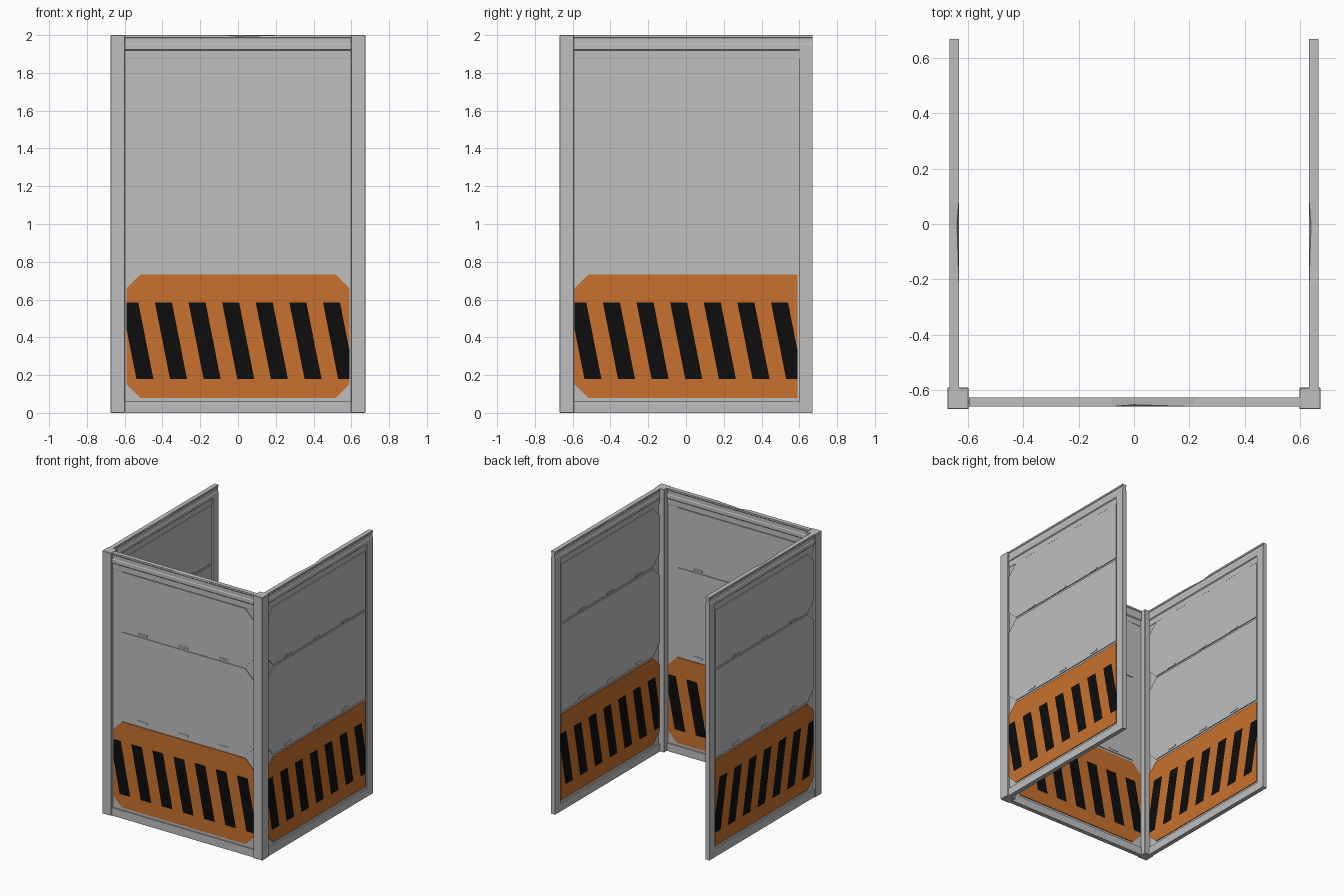
import bpy, bmesh, math
from mathutils import Matrix, Vector

cube = bpy.data.objects.get("Cube")
if cube:
    bpy.data.objects.remove(cube, do_unlink=True)


def material(name, rgb):
    m = bpy.data.materials.new(name)
    m.use_nodes = True
    m.diffuse_color = (*rgb, 1)
    bsdf = m.node_tree.nodes["Principled BSDF"]
    bsdf.inputs["Base Color"].default_value = (*rgb, 1)
    bsdf.inputs["Roughness"].default_value = 0.7
    return m


GREY = material("light grey metal", (0.52, 0.52, 0.52))
ORANGE = material("warning orange", (0.58, 0.165, 0.026))
BLACK = material("stripe black", (0.004, 0.004, 0.004))

HALF = 0.0165    # half thickness of the wall frame
FACE = 0.012     # height of the plate surfaces from the wall's middle
INNER = 0.597    # half width between the posts
END = 0.67       # free end of a side wall
TURN = Matrix.Rotation(math.pi, 4, "Z")


def finish(name, bm, matrix, mats=(GREY,)):
    bm.transform(matrix)
    bmesh.ops.recalc_face_normals(bm, faces=bm.faces[:])
    mesh = bpy.data.meshes.new(name)
    bm.to_mesh(mesh)
    bm.free()
    for m in mats:
        mesh.materials.append(m)
    obj = bpy.data.objects.new(name, mesh)
    bpy.context.collection.objects.link(obj)
    return obj


def add_box(bm, low, high):
    low, high = Vector(low), Vector(high)
    size = Matrix.Diagonal((*(high - low), 1))
    bmesh.ops.create_cube(bm, size=1, matrix=Matrix.Translation((low + high) / 2) @ size)


def plate_shape(bm, z0, z1, left_cut, right_cut):
    """Thin plate on the front of a wall, corners cut at the chosen ends."""
    w, c = 0.59, 0.072
    a, b = (c if left_cut else 0), (c if right_cut else 0)
    pts = [(-w, z0 + a), (-w + a, z0), (w - b, z0), (w, z0 + b),
           (w, z1 - b), (w - b, z1), (-w + a, z1), (-w, z1 - a)]
    pts = list(dict.fromkeys(pts))
    face = bm.faces.new([bm.verts.new((x, -FACE, z)) for x, z in pts])
    moved = bmesh.ops.extrude_face_region(bm, geom=[face])["geom"]
    verts = [g for g in moved if isinstance(g, bmesh.types.BMVert)]
    bmesh.ops.translate(bm, verts=verts, vec=(0, FACE - 0.004, 0))


def cut(bm, point, normal):
    bmesh.ops.bisect_plane(bm, geom=bm.verts[:] + bm.edges[:] + bm.faces[:],
                           plane_co=point, plane_no=normal)


def warning_plate(name, matrix, left_cut, right_cut):
    bm = bmesh.new()
    plate_shape(bm, 0.08, 0.733, left_cut, right_cut)
    low, high, lean, pitch, width, start = 0.18, 0.585, 0.08, 0.178, 0.09, -0.44
    for z in (low, high):
        cut(bm, (0, 0, z), (0, 0, 1))
    for k in range(-1, 6):
        for edge in (0, width):
            cut(bm, (start + k * pitch + edge, 0, high), (high - low, 0, lean))
    # Slanted bands between the two heights are black
    for f in bm.faces:
        c = f.calc_center_median()
        across = c.x - start - lean * (high - c.z) / (high - low)
        f.material_index = int(low < c.z < high and across % pitch < width and c.y < -0.006)
    finish(name, bm, matrix, (ORANGE, BLACK))


def top_rail(name, matrix, x0, x1):
    """Stepped rail with a shallow dent in its front upper edge."""
    side = [(0.009, 1.875), (0.0105, 1.88), (0.0105, 1.918), (HALF, 1.924), (HALF, 1.95),
            (0.0135, 1.955), (0.0135, 1.984), (HALF, 1.988), (HALF, 2.0)]
    profile = [(-n, z) for n, z in side] + [(n, z) for n, z in reversed(side)]
    dent_at = len(side) - 1
    bm = bmesh.new()
    rings = []
    for x in (x0, -0.08, 0.0, 0.22, x1):
        ring = [bm.verts.new((x, y, z)) for y, z in profile]
        if x == 0:
            ring[dent_at].co += Vector((0, 0.007, -0.007))
        rings.append(ring)
    n = len(profile)
    for a, b in zip(rings, rings[1:]):
        for i in range(n):
            bm.faces.new((a[i], a[(i + 1) % n], b[(i + 1) % n], b[i]))
    bm.faces.new(rings[0])
    bm.faces.new(rings[-1])
    finish(name, bm, matrix)


def wall(name, matrix, free_end):
    x0 = -END if free_end else -INNER
    # Core sheet
    bm = bmesh.new()
    add_box(bm, (-0.61, -0.006, 0.03), (0.61, 0.006, 1.9))
    finish(name + "_core", bm, matrix)
    # Frame
    top_rail(name + "_top_rail", matrix, x0, INNER + 0.01)
    bm = bmesh.new()
    add_box(bm, (x0, -HALF, 0), (INNER + 0.01, HALF, 0.06))
    finish(name + "_bottom_rail", bm, matrix)
    if free_end:
        bm = bmesh.new()
        add_box(bm, (-END, -HALF, 0.06), (-0.602, HALF, 1.93))
        finish(name + "_end_stile", bm, matrix)
    # Plates and clips on both faces
    for side, turn in (("front", Matrix.Identity(4)), ("back", TURN)):
        place = matrix @ turn
        left = not free_end or side == "back"
        right = not free_end or side == "front"
        warning_plate(f"{name}_{side}_warning_plate", place, left, right)
        for label, z0, z1 in (("middle", 0.75, 1.415), ("upper", 1.43, 1.872)):
            bm = bmesh.new()
            plate_shape(bm, z0, z1, left, right)
            finish(f"{name}_{side}_{label}_plate", bm, place)
        bm = bmesh.new()
        for z in (0.765, 1.432):
            for x in (-0.342, 0, 0.342):
                add_box(bm, (x - 0.038, -FACE - 0.003, z), (x + 0.038, -0.005, z + 0.014))
        finish(f"{name}_{side}_clips", bm, place)


# Three walls, the right one mirrored from the left
left_place = Matrix.Translation((0.65, 0, 0)) @ Matrix.Rotation(-math.pi / 2, 4, "Z")
wall("front_wall", Matrix.Translation((0, -0.644, 0)), False)
wall("left_wall", left_place, True)
wall("right_wall", Matrix.Scale(-1, 4, (1, 0, 0)) @ left_place, True)

# Corner posts
for name, s in (("left_post", 1), ("right_post", -1)):
    bm = bmesh.new()
    add_box(bm, (0.598, -END, 0), (0.675, -0.592, 2))
    post = finish(name, bm, Matrix.Scale(s, 4, (1, 0, 0)))
    bevel = post.modifiers.new("edge", "BEVEL")
    bevel.width = 0.003
    bevel.segments = 1
